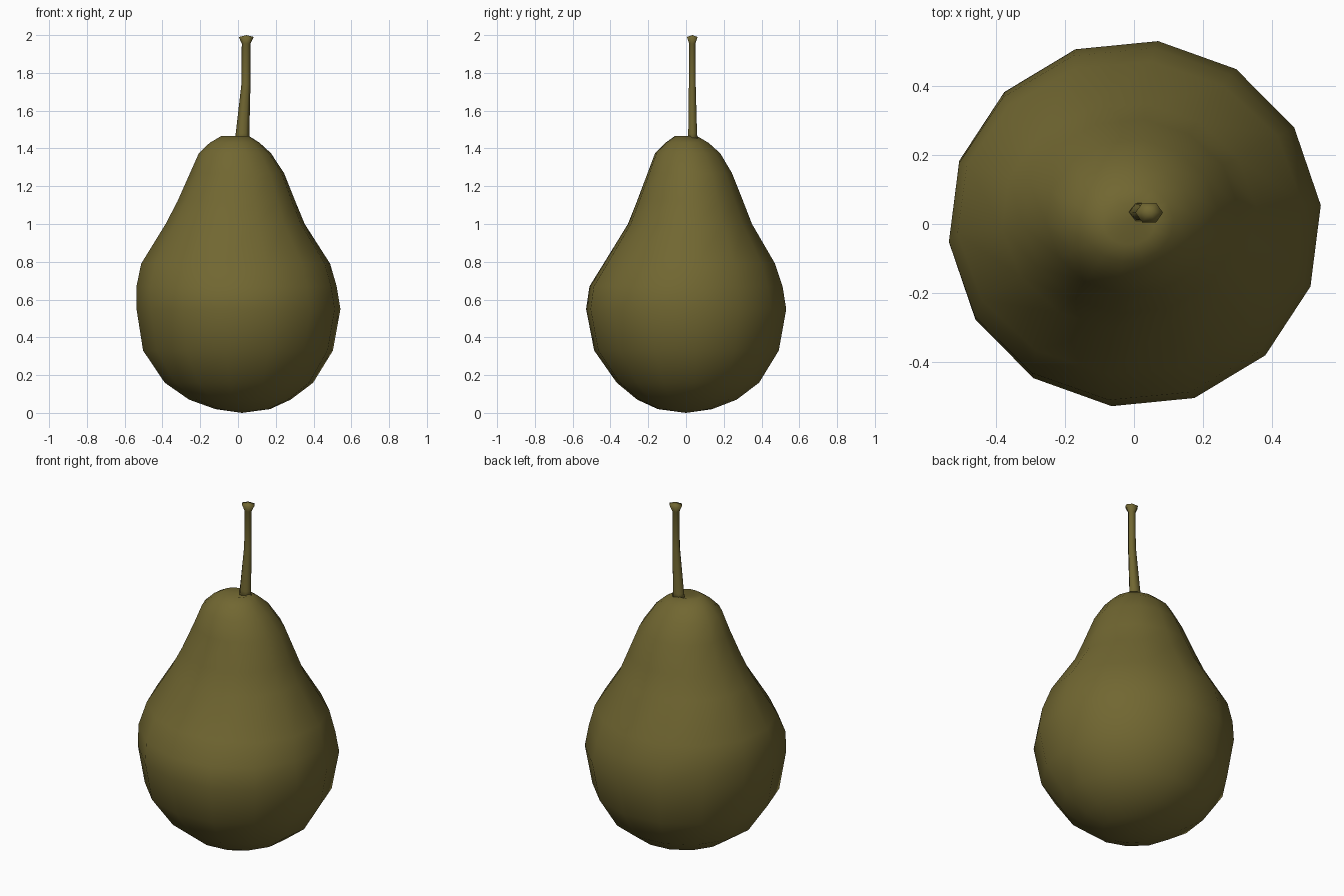
import bpy, bmesh, math

mat = bpy.data.materials.new("olive_pear_skin")
mat.diffuse_color = (0.165, 0.135, 0.031, 1)


def lathe(name, rings, sides, phase, cap_bottom, cap_top):
    """Loft rings (z, x_min, x_max, y_min, y_max); caps are centre points."""
    bm = bmesh.new()
    loops = []
    for z, x0, x1, y0, y1 in rings:
        loops.append([bm.verts.new((
            (x0 + x1) / 2 + (x1 - x0) / 2 * math.cos(phase + 2 * math.pi * i / sides),
            (y0 + y1) / 2 + (y1 - y0) / 2 * math.sin(phase + 2 * math.pi * i / sides),
            z)) for i in range(sides)])
    for a, b in zip(loops, loops[1:]):
        for i in range(sides):
            j = (i + 1) % sides
            bm.faces.new((a[i], a[j], b[j], b[i]))
    for loop, tip in ((loops[0][::-1], cap_bottom), (loops[-1], cap_top)):
        c = bm.verts.new(tip)
        for i in range(sides):
            bm.faces.new((loop[i], loop[(i + 1) % sides], c))
    bmesh.ops.recalc_face_normals(bm, faces=bm.faces)
    me = bpy.data.meshes.new(name)
    bm.to_mesh(me)
    bm.free()
    me.materials.append(mat)
    ob = bpy.data.objects.new(name, me)
    bpy.context.collection.objects.link(ob)
    for p in me.polygons:
        p.use_smooth = True
    return ob


# Fruit body, slightly lopsided
lathe("pear_body", [
    (0.02, -0.12, 0.17, -0.15, 0.14),
    (0.07, -0.26, 0.28, -0.26, 0.27),
    (0.16, -0.39, 0.40, -0.37, 0.39),
    (0.33, -0.505, 0.505, -0.49, 0.495),
    (0.55, -0.54, 0.545, -0.533, 0.535),
    (0.67, -0.54, 0.525, -0.515, 0.515),
    (0.79, -0.515, 0.49, -0.44, 0.475),
    (1.00, -0.385, 0.355, -0.31, 0.352),
    (1.12, -0.322, 0.305, -0.262, 0.305),
    (1.27, -0.255, 0.245, -0.205, 0.245),
    (1.375, -0.208, 0.175, -0.165, 0.182),
    (1.43, -0.15, 0.115, -0.11, 0.12),
    (1.465, -0.09, 0.06, -0.06, 0.06),
], 14, 0.1, (0.02, 0.0, 0.0), (0.02, 0.03, 1.45))

# Stem with a flared tip
lathe("stem", [
    (1.43, -0.018, 0.066, 0.002, 0.068),
    (1.48, -0.012, 0.06, 0.008, 0.062),
    (1.74, 0.018, 0.066, 0.012, 0.054),
    (1.955, 0.02, 0.066, 0.014, 0.052),
    (1.99, 0.004, 0.084, 0.0, 0.066),
], 6, 0.0, (0.025, 0.035, 1.43), (0.045, 0.034, 2.0))
